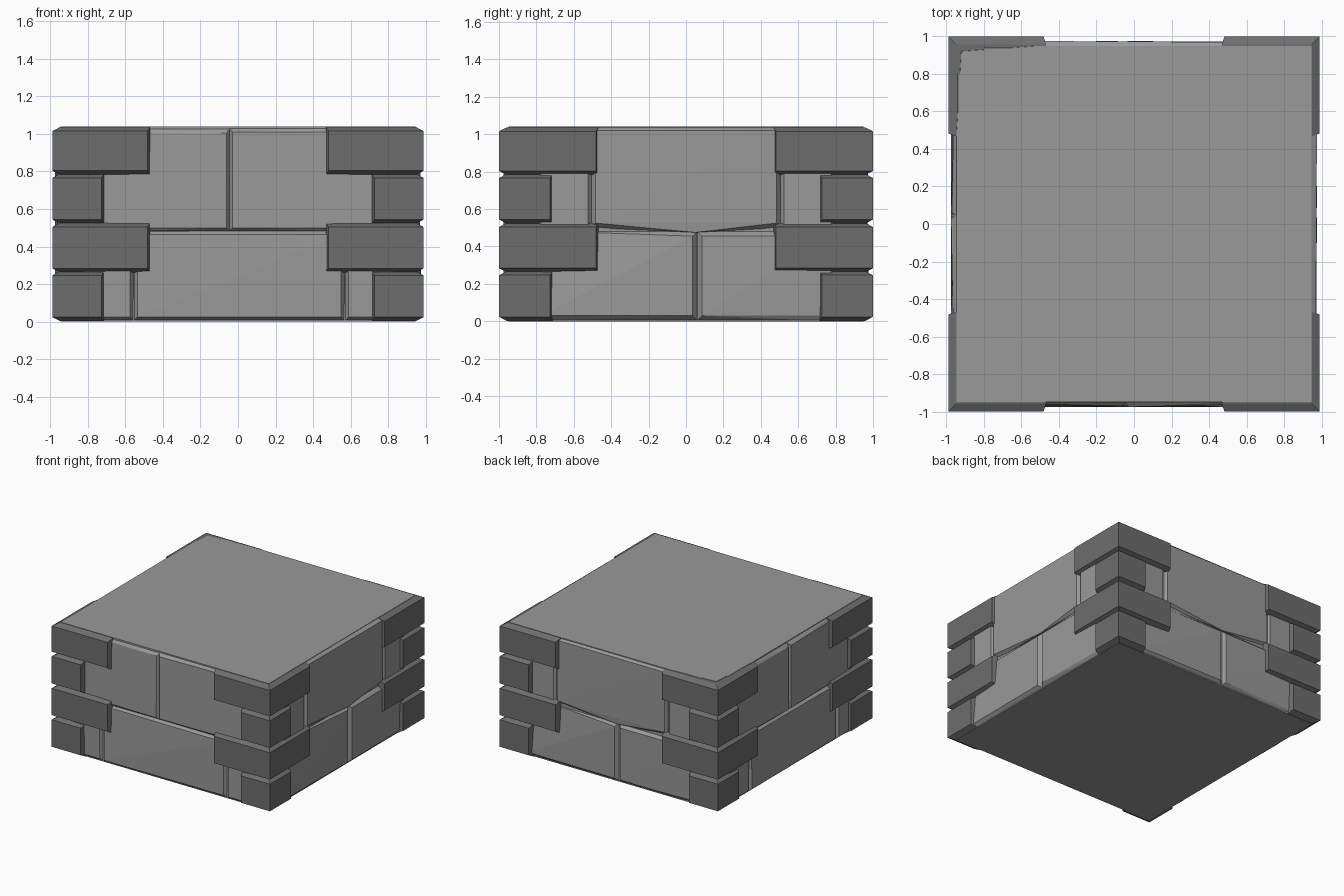
import bpy, bmesh, math
from mathutils import Matrix, Vector

if "Cube" in bpy.data.objects:
    bpy.data.objects.remove(bpy.data.objects["Cube"])


def material(name, v):
    m = bpy.data.materials.new(name)
    m.diffuse_color = (v, v, v, 1)
    m.use_nodes = True
    m.node_tree.nodes["Principled BSDF"].inputs["Base Color"].default_value = m.diffuse_color
    return m


LIGHT = material("light stone", 0.32)
DARK = material("dark stone", 0.155)


def hull(name, pts, mat):
    """Flat-faced stone spanning the given points."""
    bm = bmesh.new()
    for p in pts:
        bm.verts.new(p)
    bmesh.ops.convex_hull(bm, input=bm.verts[:])
    bmesh.ops.delete(bm, geom=[v for v in bm.verts if not v.link_faces], context='VERTS')
    bmesh.ops.dissolve_limit(bm, angle_limit=0.01, verts=bm.verts[:], edges=bm.edges[:])
    bmesh.ops.recalc_face_normals(bm, faces=bm.faces[:])
    me = bpy.data.meshes.new(name)
    bm.to_mesh(me)
    bm.free()
    me.materials.append(mat)
    ob = bpy.data.objects.new(name, me)
    bpy.context.collection.objects.link(ob)
    return ob


HX, HY, TOP = 0.99, 1.0, 1.04

# Core block with the flat top and one worn top corner
core = [(x, y, z) for x in (-0.945, 0.945) for y in (-0.95, 0.95) for z in (0, TOP)
        if not (x < 0 and y > 0 and z > 0)]
core += [(-0.92, 0.92, TOP), (-0.945, 0.5, TOP), (-0.5, 0.95, TOP), (-0.945, 0.95, 0.95)]
hull("core_block", core, LIGHT)


# Corner quoins: alternating long and short blocks with bevelled rims
def quoin(sx, sy, row, z0, z1, s):
    d, c, e = 0.042, 0.022, 0.014
    pts = []
    for z in (z0 + c, z1 - c):
        pts += [(HX, HY, z), (s + e, HY, z), (HX, s + e, z)]
    for z in (z0, z1):
        pts += [(HX - d, HY - d, z), (s, HY - d, z), (HX - d, s, z), (s, s, z)]
    hull(f"corner_quoin_row_{row}", [(x * sx, y * sy, z) for x, y, z in pts], DARK)


ROWS = [(0.002, 0.268, 0.713), (0.262, 0.526, 0.468), (0.522, 0.788, 0.713), (0.782, 1.037, 0.468)]
for sx in (-1, 1):
    for sy in (-1, 1):
        for i, (z0, z1, s) in enumerate(ROWS):
            quoin(sx, sy, i + 1, z0, z1, s)


# Wall stones: u runs along the wall, depths and chamfers vary per corner
def stone(name, side, u0, u1, z0, z1, c=0.025, sink=(0, 0, 0, 0), drop=0.0, topc=None):
    face, d = 0.975, 0.037
    tc = c if topc is None else topc
    pts = [(u0 + c, -face + sink[0], z0 + c), (u1 - c, -face + sink[1], z0 + c),
           (u1 - c, -face + sink[2], z1 - tc), (u0 + c, -face + sink[3], z1 - tc)]
    for y in (-face + d, -0.7):
        pts += [(u, y, z) for u in (u0, u1) for z in (z0, z1)]
    if drop:  # bottom edge bows down in the middle
        pts.append(((u0 + u1) / 2 + 0.05, -face + 0.01, z0 - drop))
    rot = Matrix.Rotation(side * math.pi / 2, 4, 'Z')
    hull(name, [rot @ Vector(p) for p in pts], LIGHT)


# Front (0) and left (3): split upper course, one long lower stone
for side in (0, 3):
    stone("upper_stone_left", side, -0.8, -0.035, 0.475, TOP, sink=(0.015, 0, 0.005, 0.015), topc=0.035)
    stone("upper_stone_right", side, -0.055, 0.8, 0.475, TOP, sink=(0, 0.012, 0.015, 0), topc=0.03)
    stone("lower_stone_middle", side, -0.56, 0.575, 0, 0.49, sink=(0, 0.005, 0, 0.01))
    stone("lower_stone_left", side, -0.85, -0.55, 0, 0.48, sink=(0.01, 0.005, 0, 0.01))
    stone("lower_stone_right", side, 0.565, 0.85, 0, 0.48, sink=(0, 0.01, 0.01, 0))

# Right (1) and back (2): one long upper stone, split lower course
for side in (1, 2):
    stone("upper_stone_middle", side, -0.51, 0.51, 0.5, TOP, sink=(0.005, 0.005, 0, 0.005), drop=0.025, topc=0.02)
    stone("upper_stone_left", side, -0.8, -0.5, 0.49, TOP, sink=(0.01, 0.01, 0.01, 0.01))
    stone("upper_stone_right", side, 0.5, 0.8, 0.49, TOP, sink=(0.01, 0.01, 0.01, 0.01))
    stone("lower_stone_left", side, -0.8, 0.065, 0, 0.485, c=0.03, sink=(0.005, 0, 0, 0.035))
    stone("lower_stone_right", side, 0.055, 0.8, 0, 0.485, c=0.03, sink=(0, 0.015, 0.005, 0))
